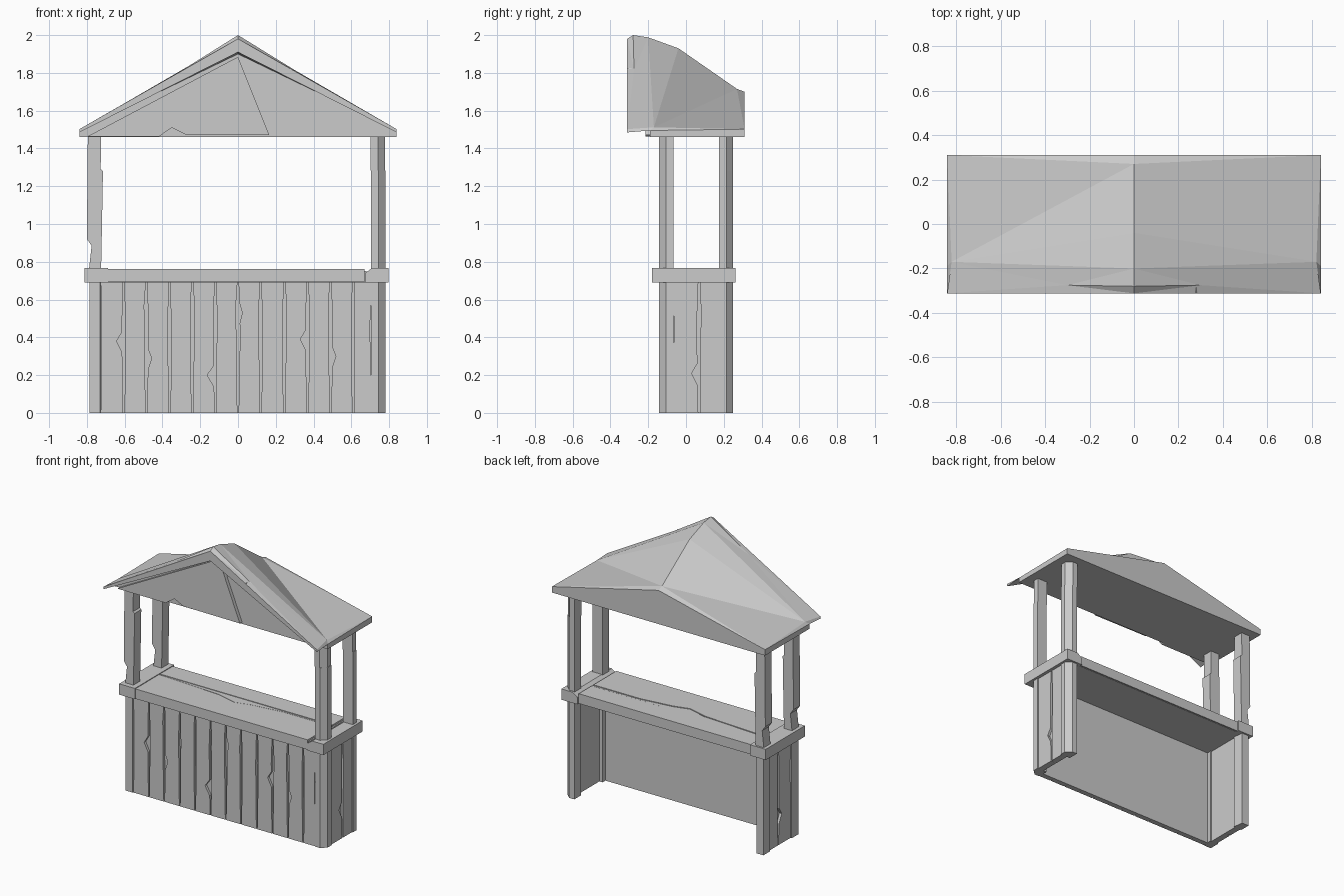
import bpy, bmesh, random
from mathutils import Vector

random.seed(4)
cube = bpy.data.objects.get("Cube")
if cube:
    bpy.data.objects.remove(cube, do_unlink=True)

GREY = (0.6, 0.6, 0.6, 1)
grey = bpy.data.materials.new("plain_grey")
grey.use_nodes = True
grey.diffuse_color = GREY
grey.node_tree.nodes["Principled BSDF"].inputs["Base Color"].default_value = GREY


def finish(name, bm):
    bmesh.ops.recalc_face_normals(bm, faces=bm.faces)
    mesh = bpy.data.meshes.new(name)
    bm.to_mesh(mesh)
    bm.free()
    mesh.materials.append(grey)
    obj = bpy.data.objects.new(name, mesh)
    bpy.context.collection.objects.link(obj)
    return obj


def prism(name, outline, axis, lo, hi):
    """Extrude a 2D outline along an axis; the outline uses the other two axes in order."""
    bm = bmesh.new()
    place = {"x": lambda a, b: (lo, a, b), "y": lambda a, b: (a, lo, b), "z": lambda a, b: (a, b, lo)}[axis]
    face = bm.faces.new([bm.verts.new(place(a, b)) for a, b in outline])
    out = bmesh.ops.extrude_face_region(bm, geom=[face])
    step = Vector([hi - lo if axis == k else 0 for k in "xyz"])
    bmesh.ops.translate(bm, vec=step, verts=[v for v in out["geom"] if isinstance(v, bmesh.types.BMVert)])
    return finish(name, bm)


def box(name, x0, x1, y0, y1, z0, z1):
    return prism(name, [(x0, y0), (x1, y0), (x1, y1), (x0, y1)], "z", z0, z1)


def plank(name, a0, a1, axis, lo, hi, nicks=()):
    """Upright board with slightly worn edges; nicks are (side, height, depth)."""
    edges = []
    for side, a in ((-1, a0), (1, a1)):
        pts = [(a, 0), (a - side * 0.003, 0.12), (a - side * random.uniform(0.004, 0.009), random.uniform(0.45, 0.6)), (a, 0.69)]
        for s, z, depth in nicks:
            if s == side:
                pts += [(a - side * 0.005, z - 0.06), (a - side * depth, z), (a - side * 0.005, z + 0.05)]
        edges.append(sorted(pts, key=lambda p: p[1]))
    return prism(name, edges[0] + edges[1][::-1], axis, lo, hi)


# Front planks over a backing board
seams = [-0.73, -0.605, -0.485, -0.362, -0.242, -0.12, 0, 0.12, 0.245, 0.368, 0.49, 0.61, 0.71]
chips = {0: [(1, 0.38, 0.035)], 2: [(-1, 0.29, 0.025)], 4: [(1, 0.2, 0.04)], 6: [(-1, 0.53, 0.02)],
         8: [(1, 0.39, 0.035)], 10: [(-1, 0.3, 0.025)]}
for i, (a, b) in enumerate(zip(seams, seams[1:])):
    plank(f"front_plank_{i + 1}", a + 0.003, b - 0.003, "y", -0.138, -0.118, chips.get(i, ()))
box("front_backing", -0.75, 0.74, -0.12, -0.1, 0, 0.69)

# Side planks over backing boards
for side, label in ((-1, "right"), (1, "left")):
    inner, outer = sorted((side * 0.755, side * 0.775))
    plank(f"{label}_side_plank_1", -0.07, 0.065, "x", inner, outer, [(1, 0.21, 0.035)])
    plank(f"{label}_side_plank_2", 0.073, 0.185, "x", inner, outer)
    inner, outer = sorted((side * 0.73, side * 0.757))
    box(f"{label}_side_backing", inner, outer, -0.1, 0.2, 0, 0.69)

# Corner posts: the +x pair is chamfered, the -x pair is worn and tapered
for y0, label in ((-0.142, "front"), (0.175, "back")):
    y1 = y0 + 0.075
    out = y0 if label == "front" else y1
    far = y1 if label == "front" else y0
    cut = out + (0.035 if label == "front" else -0.035)
    shape = [(0.705, far), (0.705, out), (0.745, out), (0.782, cut), (0.782, far)]
    prism(f"{label}_left_post", shape, "z", 0, 1.283)
    prism(f"{label}_left_post_top", [(x * 0.995, y) for x, y in shape], "z", 1.283, 1.47)
    prism(f"{label}_right_post_base", [(-0.785, out), (-0.73, out), (-0.72, far), (-0.785, far)], "z", 0, 0.7)
    worn = [(-0.79, 0.75), (-0.725, 0.75), (-0.72, 1.0), (-0.715, 1.28), (-0.727, 1.29),
            (-0.725, 1.47), (-0.795, 1.47), (-0.8, 0.92), (-0.775, 0.885)]
    prism(f"{label}_right_post", worn, "y", y0, y1)

# Counter: two long boards split by a crack, and end caps
box("counter_core", -0.7, 0.68, -0.165, 0.24, 0.69, 0.75)
crack = [(-0.69, 0.1), (-0.2, 0.07), (-0.05, 0.03), (0.06, 0.06), (0.3, 0.09), (0.67, 0.09)]
prism("counter_front_board", [(0.67, -0.173), (-0.69, -0.173)] + [(x, y - 0.006) for x, y in crack], "z", 0.692, 0.762)
prism("counter_back_board", [(0.67, 0.25), (-0.69, 0.25)] + [(x, 0.105) for x, y in crack[::5]], "z", 0.692, 0.762)
prism("counter_middle_sliver", [(x, y) for x, y in crack] + [(0.67, 0.1), (-0.69, 0.103)], "z", 0.7, 0.76)
box("right_end_cap", -0.812, -0.688, -0.178, 0.263, 0.69, 0.767)
prism("left_end_cap", [(0.672, 0.69), (0.798, 0.69), (0.798, 0.767), (0.71, 0.767), (0.672, 0.74)], "y", -0.18, 0.263)

# Roof: ridge points shared by two sloping halves
bm = bmesh.new()
P = lambda *c: bm.verts.new(c)
back, bend, hump, crest, peak = [P(0, y, z) for y, z in
                                 ((0.31, 1.7), (0.27, 1.715), (-0.04, 1.93), (-0.2, 1.988), (-0.28, 2.0))]
lip, under, gable_top = P(0, -0.312, 1.98), P(0, -0.312, 1.91), P(0, -0.19, 1.9)
low = {}
for s in (-1, 1):
    A, A2 = P(s * 0.84, 0.31, 1.46), P(s * 0.84, 0.31, 1.502)
    B, B2 = P(s * 0.84, -0.19, 1.46), P(s * 0.84, -0.19, 1.495)
    S, T, T2 = P(s * 0.82, -0.17, 1.512), P(s * 0.84, -0.312, 1.502), P(s * 0.84, -0.312, 1.485)
    mid = P(s * 0.3, -0.275, 1.815 if s > 0 else 1.812)
    low[s] = (A, A2, B, B2)
    for f in ([back, bend, A2], [bend, S, A2], [bend, hump, S], [hump, crest, S], [crest, peak, mid],
              [crest, mid, S], [mid, T, S], [peak, lip, mid], [lip, T, mid], [lip, under, T2, T],
              [under, gable_top, B2, T2], [S, T, T2, B2], [S, B2, A2], [A, A2, B2, B]):
        bm.faces.new(f)
(A, A2, B, B2), (a, a2, b, b2) = low[1], low[-1]
for f in ([A, A2, back, a2, a], [B, B2, gable_top, b2, b], [A, B, b, a]):
    bm.faces.new(f)
finish("roof", bm)

# Broken gable board and a missing roof chip at the verge
prism("gable_board", [(-0.8, 1.462), (-0.42, 1.462), (-0.35, 1.51), (-0.28, 1.475), (0.165, 1.472), (0, 1.885)],
      "y", -0.215, -0.185)
prism("verge_chip", [(0.22, 1.8), (0.28, 1.825), (0.35, 1.735), (0.3, 1.76)], "y", -0.31, -0.28)
